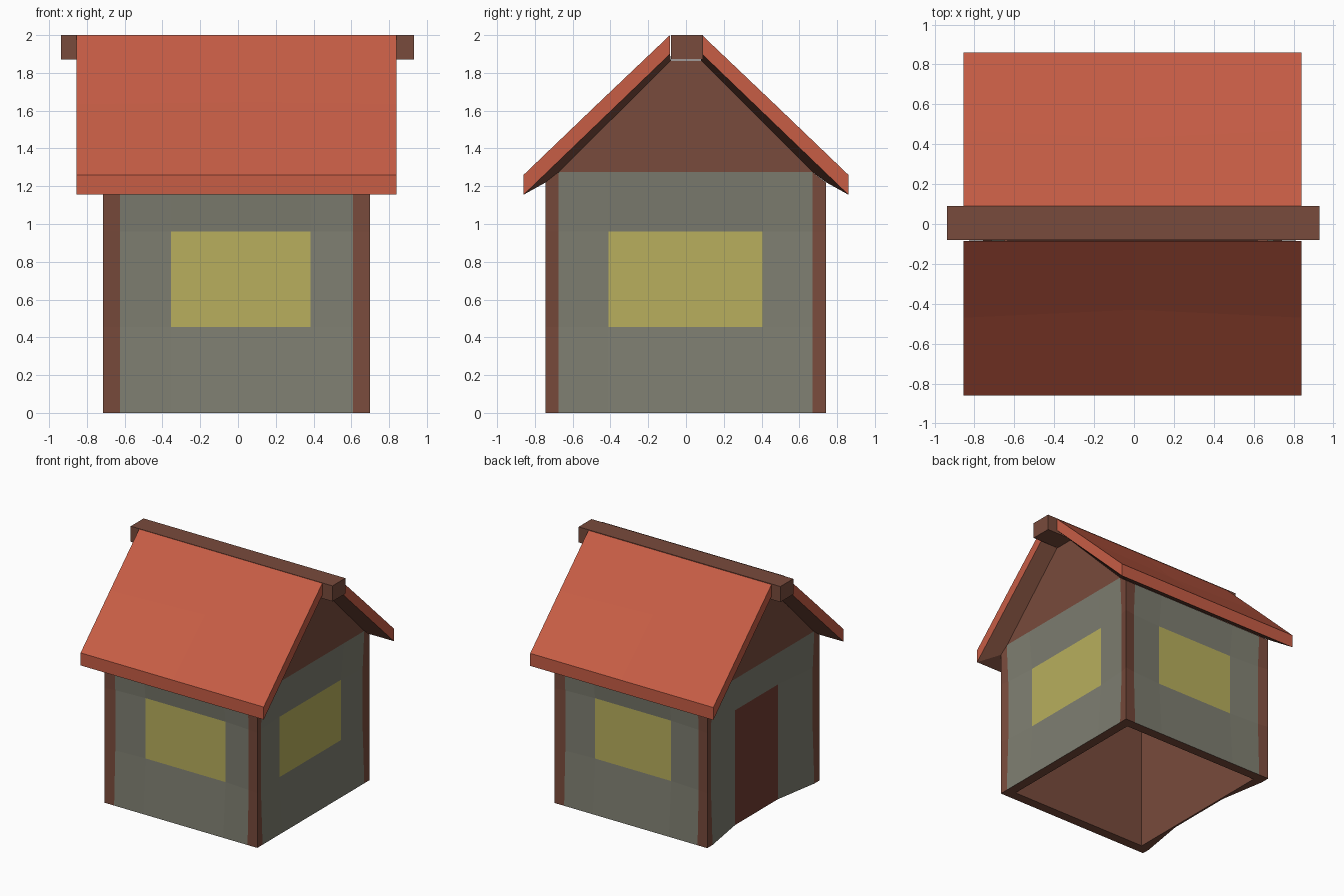
import bpy

if "Cube" in bpy.data.objects:
    bpy.data.objects.remove(bpy.data.objects["Cube"])

X0, X1, Y0, Y1 = -0.715, 0.70, -0.745, 0.74   # outside of the walls
T = 0.08                                       # wall thickness
EAVE, GABLE = 1.22, 1.275


def material(name, rgb):
    m = bpy.data.materials.new(name)
    m.diffuse_color = (*rgb, 1)
    m.use_nodes = True
    m.node_tree.nodes["Principled BSDF"].inputs["Base Color"].default_value = m.diffuse_color
    return m


BROWN = material("brown timber", (0.19, 0.07, 0.045))
GREY = material("grey wall", (0.21, 0.21, 0.165))
YELLOW = material("yellow window", (0.48, 0.43, 0.11))
DOOR = material("door red brown", (0.17, 0.045, 0.032))
RED = material("red roof", (0.57, 0.11, 0.06))
MATS = [BROWN, GREY, YELLOW, DOOR, RED]


class Part:
    """Collects coloured polygons, then makes one object."""

    def __init__(self, name):
        self.name, self.verts, self.faces, self.mats = name, [], [], []

    def face(self, pts, mat, flip=False):
        n = len(self.verts)
        self.verts += pts
        idx = list(range(n, n + len(pts)))
        self.faces.append(idx[::-1] if flip else idx)
        self.mats.append(MATS.index(mat))

    def build(self):
        me = bpy.data.meshes.new(self.name)
        me.from_pydata(self.verts, [], self.faces)
        for m in MATS:
            me.materials.append(m)
        for p, i in zip(me.polygons, self.mats):
            p.material_index = i
        ob = bpy.data.objects.new(self.name, me)
        bpy.context.collection.objects.link(ob)
        return ob


def wall(name, place, u0, u1, post, win, gable=False, door=False):
    """Wall with corner posts and a panel sunk into it; u runs right as seen outside."""
    part = Part(name)
    us = [u0, u0 + post, win[0], win[1], u1 - post, u1]
    zs = [0, 0.455, 0.96, GABLE if gable else EAVE]
    sunk = 0.065 if door else 0.03

    def pt(c, r):
        d, z = 0, zs[r]
        if r in (1, 2) or (door and r == 0):
            d = (0, 0.015, sunk)[min(c, 5 - c)]
            if r == 0 and c in (1, 4):
                d = 0
        if r == 3 and c in (0, 5):
            z = EAVE
        return place(us[c], z, d)

    for c in range(5):
        for r in range(3):
            mat = BROWN if c in (0, 4) else GREY
            if c == 2 and door and r < 2:
                mat = DOOR
            elif c == 2 and r == 1:
                mat = YELLOW
            part.face([pt(c, r), pt(c + 1, r), pt(c + 1, r + 1), pt(c, r + 1)], mat)
    # gable triangle
    if gable:
        part.face([pt(1, 3), pt(4, 3), place(0.08, 1.865, 0), place(-0.08, 1.865, 0)], BROWN)
    # bottom rim and inner lining
    a, b = u0 + T, u1 - T
    part.face([pt(c, 0) for c in range(6)] + [place(b, 0, T), place(a, 0, T)], BROWN, True)
    inner = [place(a, 0, T), place(b, 0, T), place(b, EAVE, T)]
    if gable:
        inner.append(place(0, 1.8, T))
    part.face(inner + [place(a, EAVE, T)], BROWN, True)
    part.build()


wall("front_wall", lambda u, z, d: (u, Y0 + d, z), X0, X1, 0.09, (-0.355, 0.385))
wall("back_wall", lambda u, z, d: (-u, Y1 - d, z), -X1, -X0, 0.09, (-0.345, 0.36))
wall("right_wall", lambda u, z, d: (X1 - d, u, z), Y0, Y1, 0.07, (-0.41, 0.405), gable=True)
wall("left_wall", lambda u, z, d: (X0 + d, -u, z), -Y1, -Y0, 0.07, (-0.28, 0.285),
     gable=True, door=True)

# roof slopes with a slight sag, tapered soffits and inner ceiling
RX0, RX1 = -0.855, 0.84
for name, s in (("front_roof", -1), ("back_roof", 1)):
    part = Part(name)
    flip = s > 0
    xs = (RX0, 0, RX1)
    rows = [[(x, s * 0.86, 1.26) for x in xs],
            [(RX0, s * 0.47, 1.634), (0, s * 0.43, 1.645), (RX1, s * 0.47, 1.634)],
            [(x, s * 0.085, 2.0) for x in xs]]
    for r in range(2):
        for c in range(2):
            part.face([rows[r][c], rows[r][c + 1], rows[r + 1][c + 1], rows[r + 1][c]], RED, flip)
    lip = [[(x, s * 0.86, 1.155), (x, s * 0.085, 1.9)] for x in (RX0, RX1)]
    # the soffit meets the wall tops
    top = [[(x, s * 0.743, EAVE), (x, s * 0.67, GABLE), (x, s * 0.08, 1.865)] for x in (X0, X1)]
    part.face([lip[0][0], lip[1][0], rows[0][2], rows[0][1], rows[0][0]], RED, flip)
    part.face([lip[0][0], top[0][0], top[1][0], lip[1][0]], BROWN, flip)
    for e in (0, 1):
        f = flip == (e == 0)
        part.face([lip[e][0], lip[e][1], rows[2][e * 2], rows[1][e * 2], rows[0][e * 2]], RED, not f)
        part.face([lip[e][0], top[e][0], top[e][1], top[e][2], lip[e][1]], BROWN, f)
    yi = (Y1 if s > 0 else Y0) - s * T
    part.face([(X0 + T, yi, EAVE), (X1 - T, yi, EAVE), (X1 - T, 0, 1.8), (X0 + T, 0, 1.8)],
              BROWN, not flip)
    part.build()

# ridge beam
bpy.ops.mesh.primitive_cube_add(size=1, location=(-0.003, 0.005, 1.935))
beam = bpy.context.object
beam.name = "ridge_beam"
beam.scale = (1.868, 0.17, 0.13)
beam.data.materials.append(BROWN)
